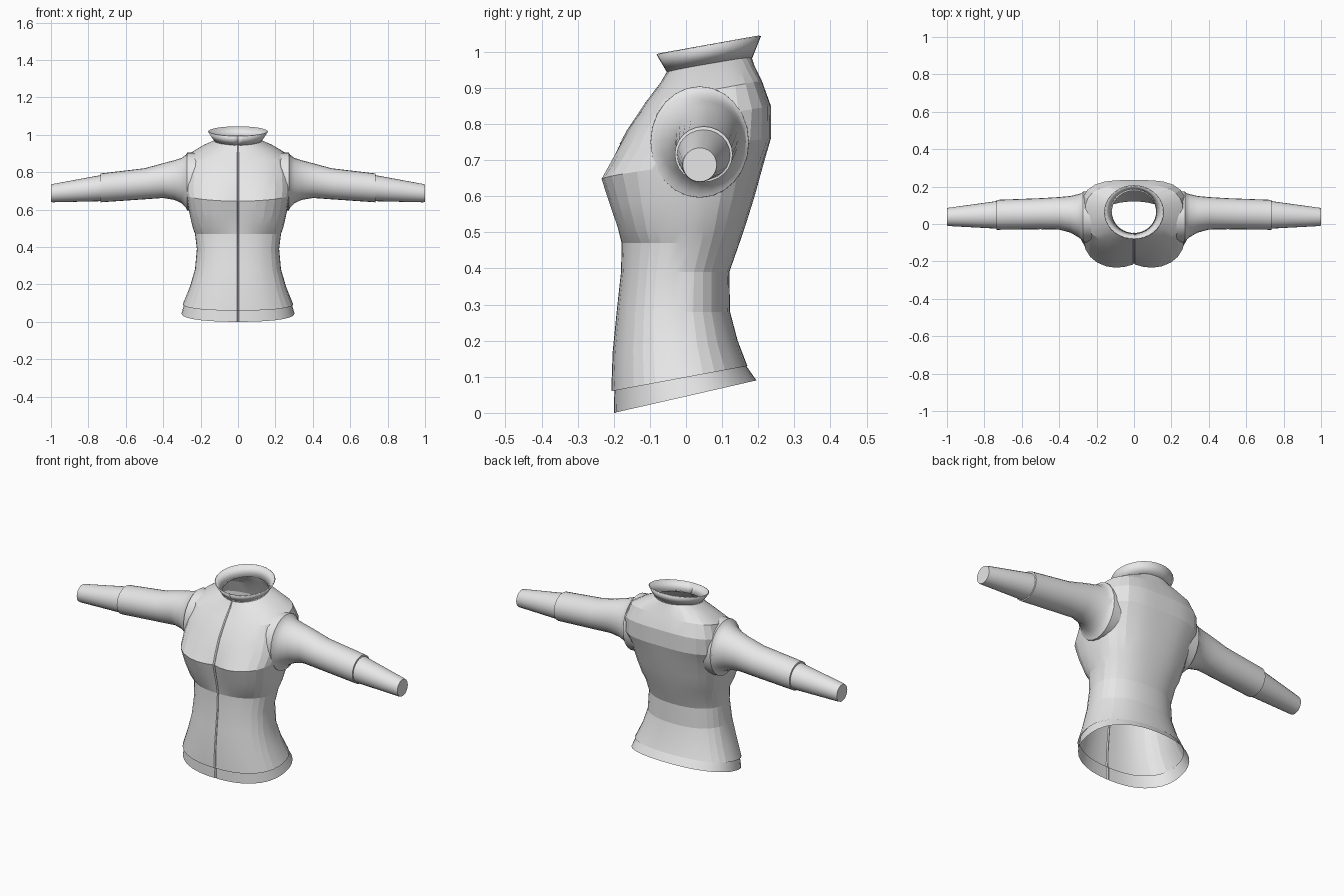
import bpy
import bmesh
from math import sin, cos, pi, radians
from mathutils import Vector
from mathutils.bvhtree import BVHTree

default_cube = bpy.data.objects.get("Cube")
if default_cube:
    bpy.data.objects.remove(default_cube, do_unlink=True)

# One plain cloth colour
cloth = bpy.data.materials.new("light_grey_cloth")
cloth.use_nodes = True
GREY = (0.8, 0.8, 0.8, 1)
cloth.diffuse_color = GREY
cloth.node_tree.nodes["Principled BSDF"].inputs["Base Color"].default_value = GREY


def finish(name, bm, sharp_angle):
    """Turn a bmesh into a shaded object with the cloth material."""
    mesh = bpy.data.meshes.new(name)
    bm.to_mesh(mesh)
    bm.free()
    mesh.materials.append(cloth)
    obj = bpy.data.objects.new(name, mesh)
    bpy.context.collection.objects.link(obj)
    bpy.ops.object.select_all(action='DESELECT')
    obj.select_set(True)
    bpy.context.view_layer.objects.active = obj
    bpy.ops.object.shade_smooth_by_angle(angle=radians(sharp_angle))
    return obj


def loft(rings, cap_end=False):
    """Skin a list of closed point rings."""
    bm = bmesh.new()
    loops = [[bm.verts.new(p) for p in ring] for ring in rings]
    for low, high in zip(loops, loops[1:]):
        count = len(low)
        for i in range(count):
            j = (i + 1) % count
            bm.faces.new((low[i], low[j], high[j], high[i]))
    if cap_end:
        bm.faces.new(loops[-1])
    bmesh.ops.recalc_face_normals(bm, faces=bm.faces)
    return bm


SEAM = 0.02
SIDES = 36
ANGLES = [0, SEAM] + [2 * pi * i / SIDES for i in range(1, SIDES)] + [2 * pi - SEAM]


def body_ring(z_front, z_back, y_front, y_back, half_width,
              box_front=2.3, box_back=2.3, cleft=0, lift=0):
    """Tilted, boxy oval with a narrow zip groove at the front centre."""
    middle, depth = (y_front + y_back) / 2, (y_back - y_front) / 2
    points = []
    for t in ANGLES:
        s, c = sin(t), -cos(t)
        power = box_front if c < 0 else box_back
        radius = (abs(s) ** power + abs(c) ** power) ** (-1 / power)
        x, across = half_width * radius * s, radius * c
        y = middle + depth * across
        if c < 0:
            y += cleft * max(0, 1 - abs(x) / 0.14) ** 2
        if t == 0:
            y += 0.005
        z = z_front + (z_back - z_front) * (across + 1) / 2 + lift * s * s
        points.append((x, y, z))
    return points


# Body: hem edge, waist, bust fold, bust, shoulders, neck
torso_bm = loft([body_ring(*r) for r in (
    (.06, .13, -.207, .17, .295),
    (.17, .2, -.203, .143, .258),
    (.28, .28, -.192, .122, .23),
    (.39, .39, -.18, .12, .22),
    (.47, .47, -.178, .148, .23),
    (.515, .52, -.195, .165, .243, 2.6, 2.5, .01, -.01),
    (.58, .6, -.218, .19, .262, 2.8, 2.7, .018),
    (.645, .68, -.24, .212, .276, 2.9, 3, .025, .02),
    (.71, .76, -.205, .235, .285, 2.7, 3.4, .012),
    (.78, .85, -.165, .235, .283, 2.6, 3.4),
    (.86, .92, -.112, .21, .262, 2.5, 3),
    (.915, .96, -.07, .19, .19, 2.3, 2.5),
    (.95, .99, -.05, .18, .12, 2, 2),
)])
surface = BVHTree.FromBMesh(torso_bm)

# Open the armholes inside the sleeve roots
hidden = [f for f in torso_bm.faces if all(
    abs(v.co.x) > 0.15
    and ((v.co.y - 0.04) / 0.125) ** 2 + ((v.co.z - 0.75) / 0.145) ** 2 < 1
    for v in f.verts)]
bmesh.ops.delete(torso_bm, geom=hidden, context='FACES')
finish("torso", torso_bm, 12)

# Hem band tucked under the body edge
finish("hem_band", loft([body_ring(*r) for r in (
    (0, .09, -.2, .195, .302),
    (.07, .14, -.198, .16, .285),
)]), 25)

# Flared stand collar
collar = finish("collar", loft([body_ring(*r) for r in (
    (.945, .985, -.048, .178, .118, 2, 2),
    (.995, 1.045, -.077, .202, .155, 2, 2),
)]), 25)
thickness = collar.modifiers.new("cloth_thickness", 'SOLIDIFY')
thickness.thickness = 0.006
thickness.offset = -1


def arm_ring(side, x, y, z, ry, rz, count=24):
    return [(side * x, y + ry * sin(2 * pi * i / count), z + rz * cos(2 * pi * i / count))
            for i in range(count)]


SLEEVE = (
    (.215, .038, .75, .137, .155),
    (.272, .038, .75, .136, .154),
    (.278, .04, .752, .126, .142),
    (.3, .045, .755, .114, .122),
    (.34, .052, .758, .098, .106),
    (.4, .057, .755, .087, .093),
    (.5, .055, .738, .083, .083),
    (.735, .049, .716, .08, .077),
    (.736, .049, .715, .073, .069),
)
CUFF = (
    (.73, .049, .715, .074, .07),
    (.99, .038, .688, .049, .049),
    (1, .038, .687, .047, .047),
)


def pocket_welt(side):
    """Thin slanted strip laid on the chest."""
    bm = bmesh.new()
    rows = []
    for i in range(7):
        f = i / 6
        row = []
        for offset in (-0.003, 0.003):
            x, z = side * (0.06 + 0.065 * f + offset), 0.72 + 0.115 * f
            hit = surface.ray_cast(Vector((x, -1, z)), Vector((0, 1, 0)))[0]
            row.append(bm.verts.new((x, hit.y - 0.003, z)))
        rows.append(row)
    for a, b in zip(rows, rows[1:]):
        bm.faces.new((a[0], a[1], b[1], b[0]))
    bmesh.ops.recalc_face_normals(bm, faces=bm.faces)
    return bm


# Sleeves, closed cuffs and chest pocket welts on both sides
for label, side in (("left", 1), ("right", -1)):
    finish(label + "_sleeve", loft([arm_ring(side, *r) for r in SLEEVE]), 35)
    finish(label + "_cuff", loft([arm_ring(side, *r) for r in CUFF], cap_end=True), 35)
    finish(label + "_pocket_welt", pocket_welt(side), 35)
